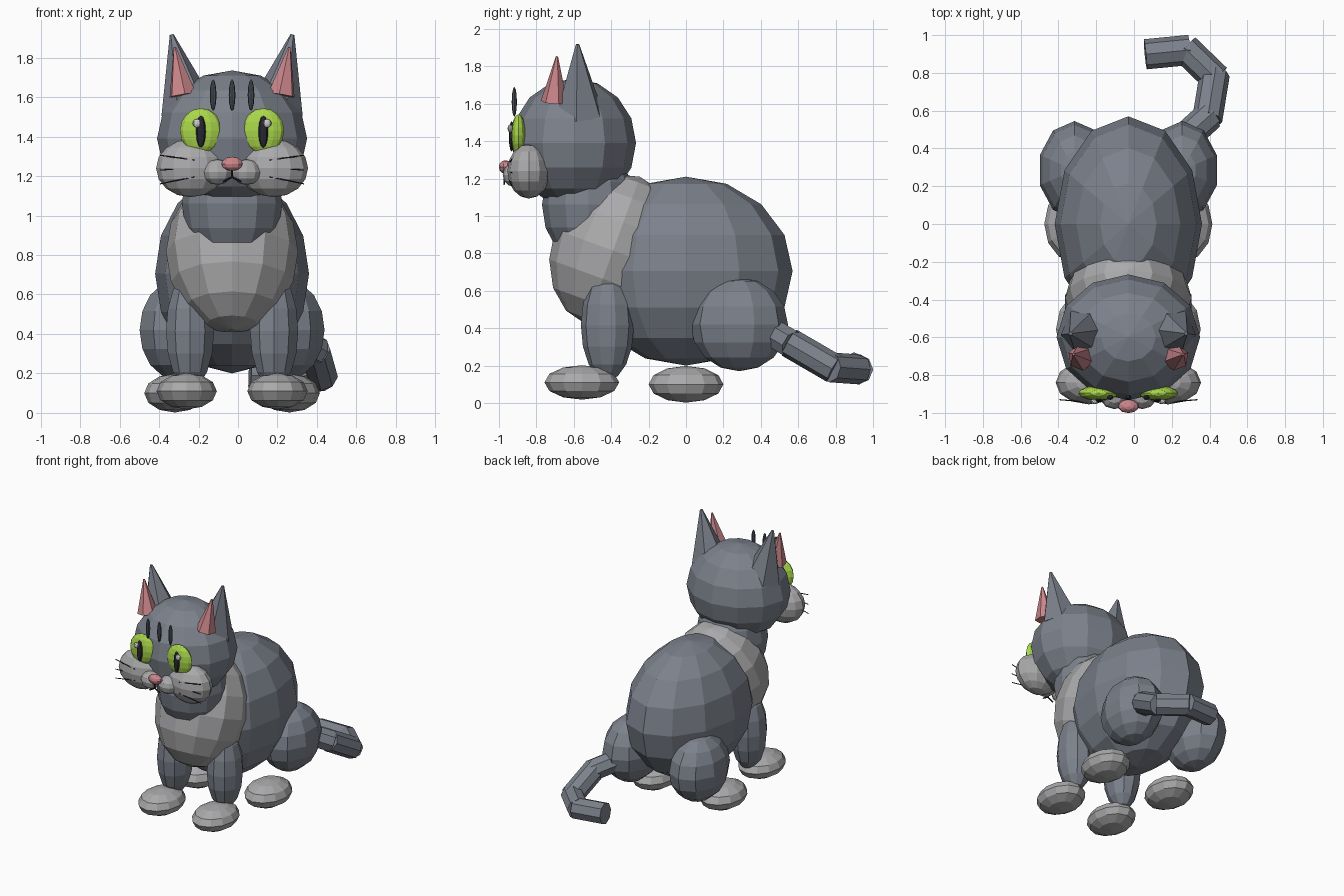
import bpy, bmesh, math
from mathutils import Vector, Matrix

if "Cube" in bpy.data.objects:
    bpy.data.objects.remove(bpy.data.objects["Cube"])

CX = -0.03  # the body's mirror plane; the tail sticks out to one side


def mat(name, r, g, b):
    m = bpy.data.materials.new(name)
    m.diffuse_color = (r, g, b, 1)
    m.use_nodes = True
    m.node_tree.nodes["Principled BSDF"].inputs["Base Color"].default_value = m.diffuse_color
    return m


FUR = mat("fur", 0.20, 0.22, 0.26)
PALE = mat("pale_fur", 0.40, 0.40, 0.41)
PINK = mat("pink", 0.60, 0.24, 0.26)
GREEN = mat("green", 0.40, 0.68, 0.07)
DARK = mat("dark", 0.02, 0.02, 0.03)
STRIPE = mat("stripe", 0.07, 0.08, 0.10)
WHITE = mat("white", 0.9, 0.9, 0.9)


def finish(name, bm, material):
    me = bpy.data.meshes.new(name)
    bm.to_mesh(me)
    bm.free()
    me.materials.append(material)
    ob = bpy.data.objects.new(name, me)
    bpy.context.collection.objects.link(ob)
    return ob


def ball(name, loc, rad, material, seg=12, rings=8, tilt=0):
    """Low-poly ellipsoid; x is measured from the mirror plane."""
    bm = bmesh.new()
    bmesh.ops.create_uvsphere(bm, u_segments=seg, v_segments=rings, radius=1)
    bm.transform(Matrix.Translation((CX + loc[0], loc[1], loc[2]))
                 @ Matrix.Rotation(math.radians(tilt), 4, 'X')
                 @ Matrix.Diagonal((*rad, 1)))
    return finish(name, bm, material)


def rod(name, a, b, r1, r2, material, seg=6):
    """Cone or cylinder from a to b; x is measured from the mirror plane."""
    a, b = Vector(a), Vector(b)
    d = b - a
    bm = bmesh.new()
    bmesh.ops.create_cone(bm, cap_ends=True, segments=seg, radius1=r1,
                          radius2=r2, depth=d.length)
    bm.transform(Matrix.Translation((a + b) / 2 + Vector((CX, 0, 0)))
                 @ d.to_track_quat('Z', 'Y').to_matrix().to_4x4())
    return finish(name, bm, material)


# Body, chest, neck and head
ball("body", (0, 0, 0.705), (0.39, 0.57, 0.505), FUR)
ball("chest", (0, -0.39, 0.815), (0.335, 0.33, 0.42), PALE, tilt=-20)
ball("neck", (0, -0.52, 1.06), (0.255, 0.25, 0.32), FUR)
ball("head", (0, -0.60, 1.39), (0.38, 0.333, 0.345), FUR)

# Nose and mouth
ball("nose", (0, -0.965, 1.262), (0.056, 0.036, 0.036), PINK, 10, 6)
rod("mouth_middle", (0, -0.972, 1.235), (0, -0.972, 1.19), 0.005, 0.005, DARK)

# Forehead stripes
for i, x in enumerate((-0.096, 0, 0.096)):
    ball(f"forehead_stripe_{i}", (x, -0.918, 1.61), (0.017, 0.014, 0.08), STRIPE, 8, 6)

# Paired parts
for s, side in ((-1, "left"), (1, "right")):
    # Ears
    rod(f"ear_{side}", (s * 0.222, -0.57, 1.535), (s * 0.306, -0.58, 1.917),
        0.14, 0.01, FUR)
    rod(f"inner_ear_{side}", (s * 0.25, -0.705, 1.61), (s * 0.29, -0.69, 1.853),
        0.072, 0.006, PINK)
    # Eyes
    ball(f"eye_{side}", (s * 0.158, -0.895, 1.43), (0.106, 0.04, 0.114), GREEN)
    ball(f"pupil_{side}", (s * 0.158, -0.932, 1.425), (0.025, 0.015, 0.082), DARK, 8, 6)
    ball(f"eye_glint_{side}", (s * 0.178, -0.94, 1.467), (0.022, 0.014, 0.022), WHITE, 8, 6)
    # Cheeks and muzzle
    ball(f"cheek_{side}", (s * 0.21, -0.84, 1.24), (0.175, 0.115, 0.147), PALE)
    ball(f"muzzle_{side}", (s * 0.073, -0.915, 1.22), (0.077, 0.065, 0.065), PALE, 10, 6)
    rod(f"mouth_{side}", (0, -0.972, 1.195), (s * 0.045, -0.972, 1.17), 0.005, 0.005, DARK)
    # Whiskers
    for i, (z0, z1) in enumerate(((1.28, 1.305), (1.24, 1.23), (1.195, 1.16))):
        rod(f"whisker_{side}_{i}", (s * 0.19, -0.945, z0), (s * 0.365, -0.93, z1),
            0.004, 0.003, DARK, 5)
    # Legs and paws
    ball(f"front_leg_{side}", (s * 0.213, -0.42, 0.415), (0.128, 0.142, 0.295), FUR, 10, 8)
    ball(f"front_paw_{side}", (s * 0.23, -0.557, 0.11), (0.153, 0.2, 0.092), PALE, 12, 6)
    ball(f"thigh_{side}", (s * 0.285, 0.285, 0.42), (0.193, 0.26, 0.25), FUR, 10, 8)
    ball(f"hind_paw_{side}", (s * 0.29, 0, 0.1), (0.155, 0.2, 0.098), PALE, 12, 6)

# Tail, curling round behind
path = [(0.26, 0.42, 0.40), (0.42, 0.565, 0.315), (0.455, 0.78, 0.19),
        (0.31, 0.92, 0.18), (0.105, 0.90, 0.19)]
for i, (a, b) in enumerate(zip(path, path[1:])):
    a, b = Vector(a), Vector(b)
    ext = (b - a).normalized() * 0.015
    rod(f"tail_{i}", a - ext, b + ext, 0.08, 0.08, FUR, 8)
